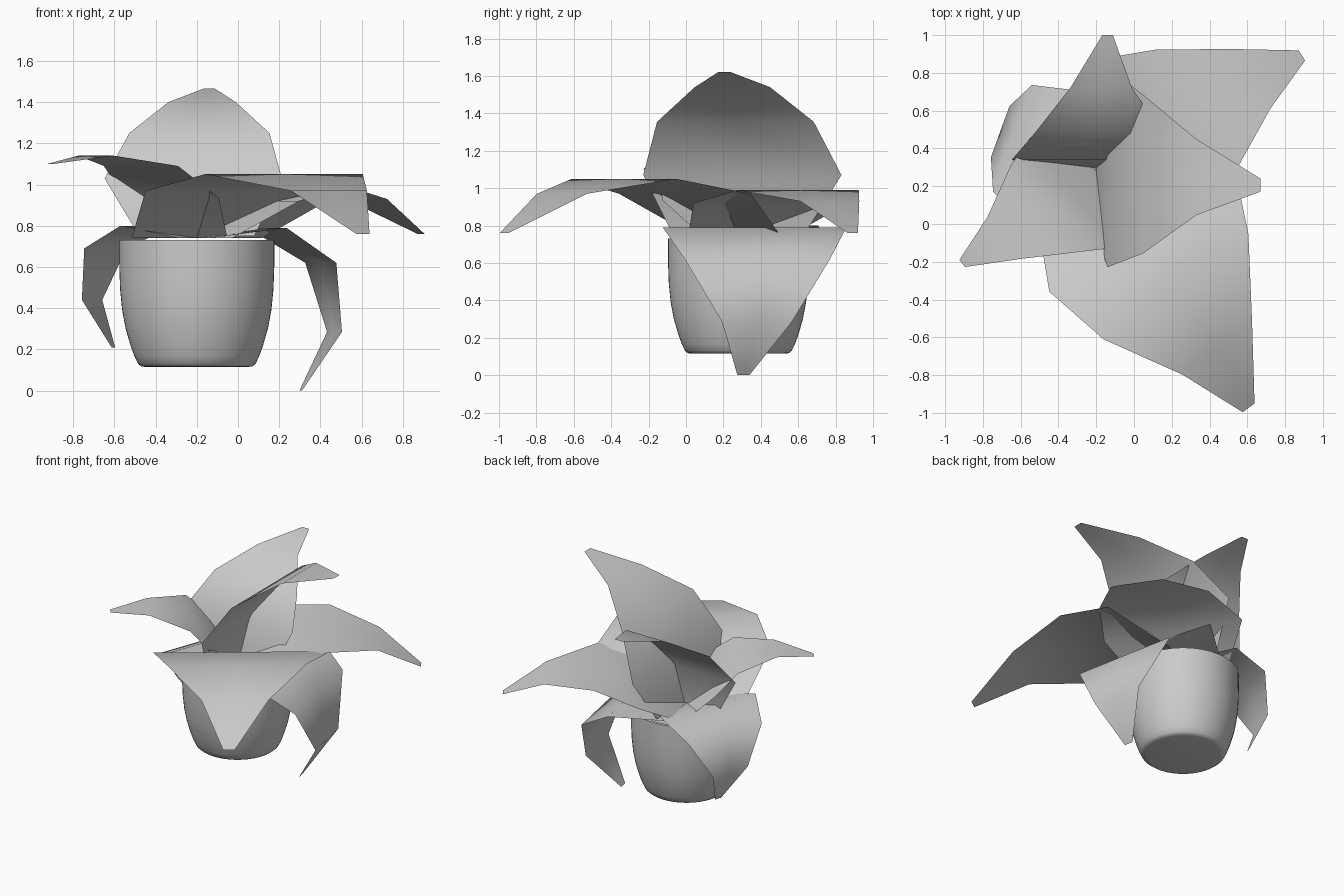
import bpy, bmesh
from math import sin, cos, pi, radians

if "Cube" in bpy.data.objects:
    bpy.data.objects.remove(bpy.data.objects["Cube"])

CX, CY = -0.20, 0.28      # pot axis


def finish(name, bm, angle):
    mesh = bpy.data.meshes.new(name)
    bm.to_mesh(mesh)
    bm.free()
    ob = bpy.data.objects.new(name, mesh)
    bpy.context.collection.objects.link(ob)
    bpy.ops.object.select_all(action='DESELECT')
    ob.select_set(True)
    bpy.context.view_layer.objects.active = ob
    bpy.ops.object.shade_smooth_by_angle(angle=radians(angle))
    return ob


def lathe(name, profile, n=64):
    bm = bmesh.new()
    rings = [[bm.verts.new((CX + r * cos(2 * pi * i / n), CY + r * sin(2 * pi * i / n), z))
              for i in range(n)] for r, z in profile]
    for a, b in zip(rings, rings[1:]):
        for i in range(n):
            j = (i + 1) % n
            bm.faces.new((a[i], a[j], b[j], b[i]))
    bm.faces.new(rings[0][::-1])
    bm.faces.new(rings[-1])
    return finish(name, bm, 40)


# Leaf outline shared by all leaves: relative width and sideways drift per row
WIDTH = (0.65, 1.0, 0.79, 0.38, 0.065)
DRIFT = (0.0, -0.02, 0.015, 0.03, 0.07)


def leaf(name, azimuth, width, spine):
    """Strip bent along its spine of (distance from pot axis, height) points."""
    a = radians(azimuth)
    d, right = (cos(a), sin(a)), (sin(a), -cos(a))
    bm = bmesh.new()
    rows = []
    for (t, z), w, k in zip(spine, WIDTH, DRIFT):
        row = []
        for side in (-0.5, 0, 0.5):
            s = width * (k + side * w)
            row.append(bm.verts.new((CX + d[0] * t + right[0] * s,
                                     CY + d[1] * t + right[1] * s, z)))
        rows.append(row)
    for p, q in zip(rows, rows[1:]):
        for i in range(2):
            bm.faces.new((p[i], p[i + 1], q[i + 1], q[i]))
    return finish(name, bm, 60)


# Pot with rounded foot, thin rim and soil inside
lathe("pot", [(0.25, 0.115), (0.27, 0.118), (0.285, 0.13), (0.302, 0.165), (0.322, 0.22),
              (0.345, 0.30), (0.362, 0.39), (0.372, 0.49), (0.376, 0.60), (0.376, 0.732),
              (0.355, 0.732), (0.355, 0.70)])

# Upright leaves
leaf("back_leaf", 90, 0.86, [(0.02, 0.75), (0.06, 1.03), (0.20, 1.25), (0.44, 1.40), (0.72, 1.465)])
leaf("right_leaf", 0, 1.06, [(0.0, 0.74), (0.06, 1.07), (0.25, 1.355), (0.53, 1.54), (0.87, 1.62)])

# Spreading leaves
leaf("back_right_leaf", 32.5, 0.98, [(0, 0.74), (0.29, 0.92), (0.613, 0.99), (0.957, 0.93), (1.247, 0.76)])
leaf("front_right_leaf", -54, 1.20, [(0, 0.74), (0.37, 0.97), (0.743, 1.05), (1.14, 0.97), (1.488, 0.76)])
leaf("front_left_leaf", 218, 0.74, [(0, 0.74), (0.165, 0.935), (0.335, 1.09), (0.604, 1.14), (0.86, 1.10)])

# Drooping leaves
leaf("right_drooping_leaf", 11, 1.0, [(0, 0.74), (0.35, 0.79), (0.61, 0.62), (0.675, 0.285), (0.50, 0.0)])
leaf("left_drooping_leaf", 160, 0.76, [(0, 0.74), (0.25, 0.80), (0.476, 0.69), (0.549, 0.44), (0.45, 0.21)])
